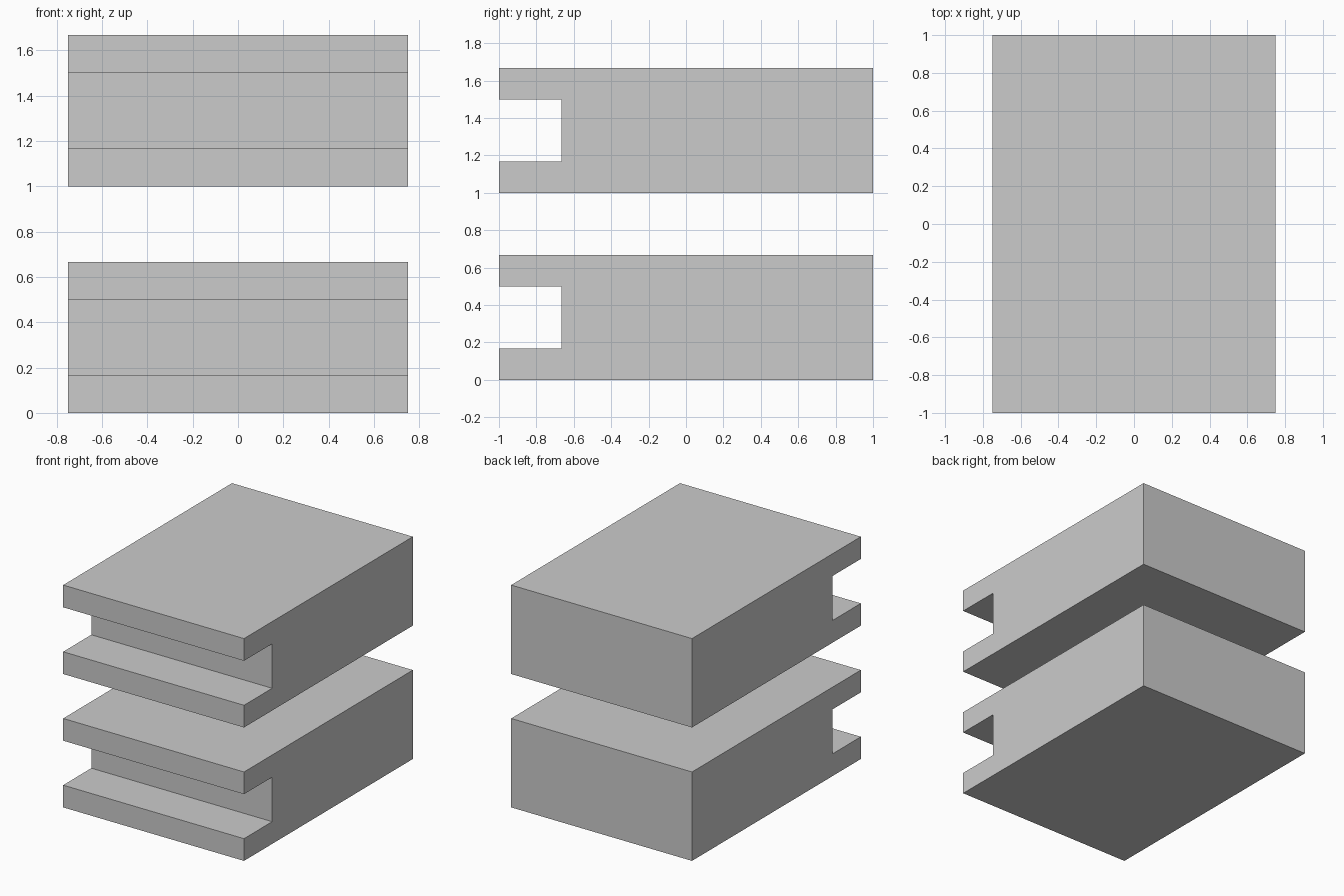
import bpy
import bmesh

if "Cube" in bpy.data.objects:
    bpy.data.objects.remove(bpy.data.objects["Cube"])

# Side profile (y, z) of one block with a slot in its front face
H, LO, HI, SLOT = 2 / 3, 1 / 6, 0.5, -2 / 3
PROFILE = [(-1, 0), (1, 0), (1, H), (-1, H),
           (-1, HI), (SLOT, HI), (SLOT, LO), (-1, LO)]
HALF_WIDTH = 0.75


def slotted_block(name, z):
    """Extrude the profile across x and place it at height z."""
    bm = bmesh.new()
    face = bm.faces.new([bm.verts.new((-HALF_WIDTH, y, h)) for y, h in PROFILE])
    ext = bmesh.ops.extrude_face_region(bm, geom=[face], use_keep_orig=True)
    moved = [g for g in ext["geom"] if isinstance(g, bmesh.types.BMVert)]
    bmesh.ops.translate(bm, verts=moved, vec=(2 * HALF_WIDTH, 0, 0))
    bmesh.ops.recalc_face_normals(bm, faces=bm.faces)
    mesh = bpy.data.meshes.new(name)
    bm.to_mesh(mesh)
    bm.free()
    obj = bpy.data.objects.new(name, mesh)
    obj.location.z = z
    bpy.context.collection.objects.link(obj)
    return obj


# Two identical blocks, one floating above the other
slotted_block("lower_block", 0)
slotted_block("upper_block", 1)
